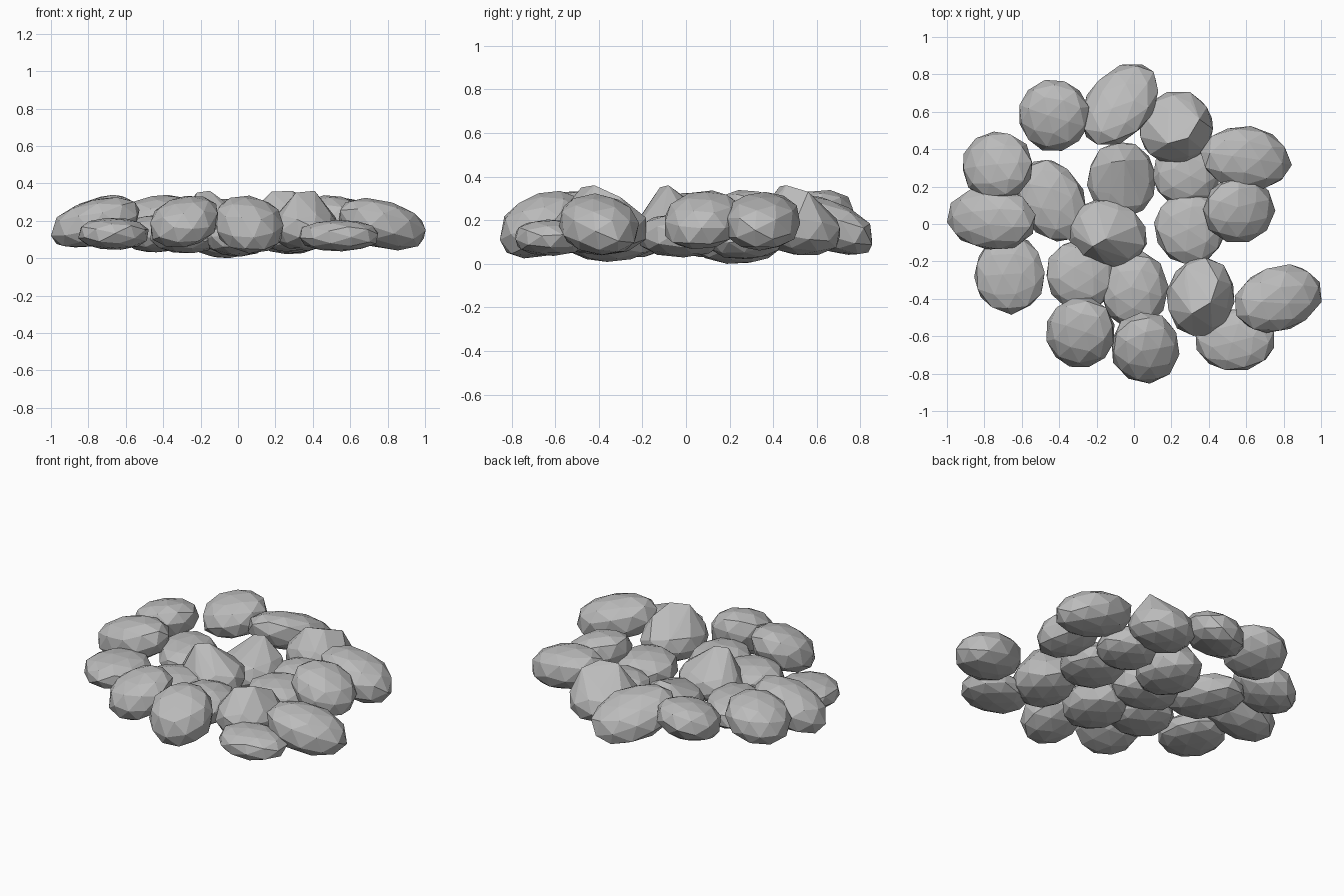
import bpy, bmesh, math, random
from mathutils import Vector, Matrix, Euler

random.seed(4)

grey = bpy.data.materials.new("stone grey")
grey.diffuse_color = (0.5, 0.5, 0.5, 1)


def stone(name, x, y, z, a, b, c, turn=0, lean=(0, 0), peak=()):
    """Faceted flattened pebble; lean is its slope in x and y, peak adds crest points."""
    bm = bmesh.new()
    bmesh.ops.create_icosphere(bm, subdivisions=2, radius=1.015)
    spin = Euler([random.uniform(0, 6.28) for _ in range(3)]).to_matrix()
    yaw = Matrix.Rotation(math.radians(turn), 3, 'Z')
    for v in bm.verts:
        p = spin @ v.co * random.uniform(0.98, 1.02)
        # slightly fuller than an ellipsoid: flatter top, thicker rim
        h = math.copysign(abs(p.z) ** 0.78, p.z)
        p = yaw @ Vector((p.x * a, p.y * b, h * c))
        p.z += lean[0] * p.x + lean[1] * p.y
        v.co = p + Vector((x, y, z))
    # wrap the pebble and its crest in one convex faceted skin
    if peak:
        for p in peak:
            bm.verts.new(p)
        bmesh.ops.delete(bm, geom=bm.faces[:], context='FACES_ONLY')
        hull = bmesh.ops.convex_hull(bm, input=bm.verts[:])
        junk = {g for g in hull["geom_interior"] + hull["geom_unused"]
                if isinstance(g, bmesh.types.BMVert)}
        bmesh.ops.delete(bm, geom=list(junk), context='VERTS')
        loose = [e for e in bm.edges if not e.link_faces]
        bmesh.ops.delete(bm, geom=loose, context='EDGES')
    bmesh.ops.recalc_face_normals(bm, faces=bm.faces[:])
    me = bpy.data.meshes.new(name)
    bm.to_mesh(me)
    bm.free()
    me.materials.append(grey)
    bpy.context.collection.objects.link(bpy.data.objects.new(name, me))


# flat stones lying on the ground: x, y, z, half sizes, turn
base = [
    (0.30, -0.02, 0.135, 0.19, 0.20, 0.10, 0),
    (0.28, 0.27, 0.125, 0.18, 0.18, 0.10, 0),
    (-0.44, 0.125, 0.135, 0.175, 0.235, 0.10, 28),
    (-0.28, -0.27, 0.13, 0.19, 0.19, 0.10, 0),
    (0.00, -0.35, 0.125, 0.18, 0.21, 0.11, 0),
    (0.54, -0.62, 0.125, 0.215, 0.17, 0.083, 0),
    (-0.665, -0.27, 0.135, 0.19, 0.21, 0.085, 0),
]
for i, s in enumerate(base):
    stone(f"ground_stone_{i + 1}", *s)

# outer stones leaning on the others: the same, then slope in x and y
leaning = [
    (-0.43, 0.58, 0.225, 0.19, 0.19, 0.115, 0, 0.10, 0.12),
    (-0.075, 0.64, 0.185, 0.25, 0.175, 0.12, 50, 0.02, -0.30),
    (0.60, 0.35, 0.20, 0.24, 0.17, 0.125, -8, -0.17, 0.0),
    (0.56, 0.075, 0.205, 0.19, 0.18, 0.125, 0, -0.23, 0.08),
    (-0.73, 0.31, 0.215, 0.19, 0.185, 0.12, 0, 0.20, -0.10),
    (-0.76, 0.03, 0.195, 0.24, 0.17, 0.125, -5, 0.20, 0.0),
    (-0.285, -0.58, 0.20, 0.185, 0.19, 0.13, 0, 0.14, 0.20),
    (0.06, -0.66, 0.185, 0.185, 0.19, 0.145, 0, -0.09, 0.24),
    (0.77, -0.40, 0.185, 0.24, 0.175, 0.13, 18, -0.18, -0.04),
]
for i, (*s, lx, ly) in enumerate(leaning):
    stone(f"leaning_stone_{i + 1}", *s, lean=(lx, ly))

# angular stones with a raised crest
stone("crested_stone_back", 0.225, 0.515, 0.165, 0.205, 0.195, 0.12, 30, (0, -0.1),
      [(0.18, 0.43, 0.36), (0.29, 0.46, 0.365), (0.35, 0.56, 0.335)])
stone("crested_stone_centre", -0.14, -0.05, 0.16, 0.215, 0.18, 0.11, -20, (0, 0),
      [(-0.22, -0.12, 0.355), (-0.15, -0.08, 0.365)])
stone("crested_stone_front", 0.355, -0.39, 0.165, 0.18, 0.215, 0.12, -10, (0, 0),
      [(0.31, -0.48, 0.355), (0.41, -0.42, 0.365), (0.45, -0.30, 0.31)])
stone("crested_stone_inner", -0.065, 0.235, 0.115, 0.185, 0.205, 0.11, 0, (0, 0),
      [(-0.12, 0.33, 0.27), (-0.05, 0.34, 0.28)])

# rest the pile on the ground
meshes = [o.data for o in bpy.context.scene.objects]
low = min(v.co.z for m in meshes for v in m.vertices)
for m in meshes:
    m.transform(Matrix.Translation((0, 0, -low)))
